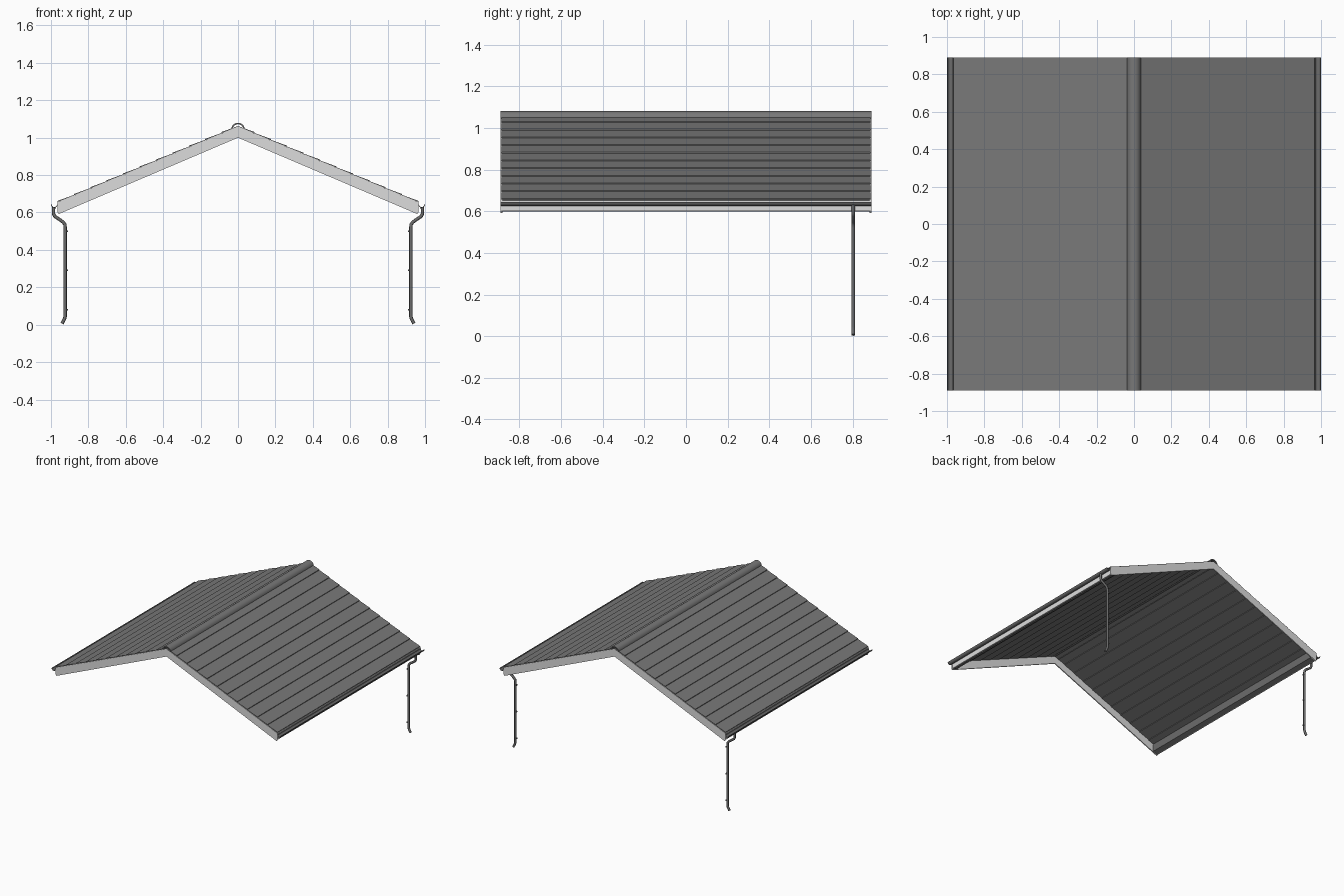
import bpy, bmesh, math

old = bpy.data.objects.get("Cube")
if old:
    bpy.data.objects.remove(old)


def material(name, value):
    mat = bpy.data.materials.new(name)
    colour = (value, value, value, 1)
    mat.diffuse_color = colour
    mat.use_nodes = True
    mat.node_tree.nodes["Principled BSDF"].inputs["Base Color"].default_value = colour
    return mat


ROOF = material("roof_grey", 0.19)
METAL = material("gutter_grey", 0.15)
TRIM = material("trim_light_grey", 0.72)


def extrude_y(name, profile, y0, y1, mat):
    """Extrude a closed x-z profile from y0 to y1."""
    bm = bmesh.new()
    face = bm.faces.new([bm.verts.new((x, y0, z)) for x, z in profile])
    result = bmesh.ops.extrude_face_region(bm, geom=[face])
    moved = [v for v in result["geom"] if isinstance(v, bmesh.types.BMVert)]
    bmesh.ops.translate(bm, verts=moved, vec=(0, y1 - y0, 0))
    bmesh.ops.recalc_face_normals(bm, faces=bm.faces)
    mesh = bpy.data.meshes.new(name)
    bm.to_mesh(mesh)
    bm.free()
    mesh.materials.append(mat)
    obj = bpy.data.objects.new(name, mesh)
    bpy.context.collection.objects.link(obj)
    return obj


def smooth(obj):
    bpy.ops.object.select_all(action="DESELECT")
    obj.select_set(True)
    bpy.context.view_layer.objects.active = obj
    bpy.ops.object.shade_smooth_by_angle(angle=math.radians(50))


def arc(cx, cz, r, a0, a1, n):
    return [(cx + r * math.cos(a0 + (a1 - a0) * i / n),
             cz + r * math.sin(a0 + (a1 - a0) * i / n)) for i in range(n + 1)]


def pipe(name, points, radius):
    """Round tube along a path of points."""
    curve = bpy.data.curves.new(name, "CURVE")
    curve.dimensions = "3D"
    curve.bevel_depth = radius
    curve.bevel_resolution = 2
    curve.use_fill_caps = True
    spline = curve.splines.new("POLY")
    spline.points.add(len(points) - 1)
    for p, co in zip(spline.points, points):
        p.co = (*co, 1)
    curve.materials.append(METAL)
    obj = bpy.data.objects.new(name, curve)
    bpy.context.collection.objects.link(obj)
    bpy.ops.object.select_all(action="DESELECT")
    obj.select_set(True)
    bpy.context.view_layer.objects.active = obj
    bpy.ops.object.convert(target="MESH")
    smooth(bpy.context.object)


HALF = 0.89
EAVE_X, EAVE_Z, SLOPE = 0.965, 0.655, 0.42
COURSES = 11
STEP = EAVE_X / COURSES


def roof_z(x):
    return EAVE_Z + (EAVE_X - x) * SLOPE


for s, side in ((1, "left"), (-1, "right")):
    def flip(points):
        return [(s * x, z) for x, z in points]

    # Lapped roof courses, each lifted at its lower edge
    top, under = [], []
    for i in range(COURSES):
        low, high = EAVE_X - i * STEP, EAVE_X - (i + 1) * STEP
        top += [(low, roof_z(low) + 0.007), (high, roof_z(high) + 0.002)]
        under += [(low, roof_z(low) + 0.001), (high, roof_z(high) - 0.004)]
    extrude_y(side + "_roof_slope", flip(top + under[::-1]), -HALF + 0.003, HALF - 0.003, ROOF)

    # Sloping barge boards on both gables
    board = [(0, 1.06), (EAVE_X, EAVE_Z), (EAVE_X, 0.602), (0.958, 0.592), (0, 1.0)]
    for y, end in ((-HALF, "front"), (HALF - 0.008, "back")):
        extrude_y(f"{side}_{end}_barge_board", flip(board), y, y + 0.008, TRIM)

    # Eave fascia with a dark lining behind it
    extrude_y(side + "_fascia", flip([(0.952, 0.6), (0.963, 0.6), (0.963, 0.652), (0.952, 0.652)]),
              -HALF + 0.008, HALF - 0.008, TRIM)
    extrude_y(side + "_eave_lining", flip([(0.92, 0.612), (0.953, 0.598), (0.953, 0.655), (0.92, 0.67)]),
              -HALF + 0.008, HALF - 0.008, METAL)

    # Open half-round gutter
    channel = arc(0.982, 0.643, 0.018, -math.pi, 0, 10) + arc(0.982, 0.643, 0.014, 0, -math.pi, 10)
    smooth(extrude_y(side + "_gutter", flip(channel), -HALF, HALF, METAL))

    # Downpipe with offset top and kicked-out foot
    path = [(0.986, 0.63), (0.986, 0.592), (0.98, 0.58), (0.935, 0.549), (0.926, 0.537),
            (0.924, 0.52), (0.924, 0.045), (0.927, 0.032), (0.941, 0.006)]
    pipe(side + "_downpipe", [(s * x, 0.803, z) for x, z in path], 0.009)

    # Wall brackets on the inner side of the downpipe
    for i, z in enumerate((0.08, 0.29, 0.5)):
        tab = [(0.908, z - 0.004), (0.924, z - 0.004), (0.924, z + 0.004), (0.908, z + 0.004)]
        extrude_y(f"{side}_pipe_bracket_{i + 1}", flip(tab), 0.798, 0.808, METAL)

# Hollow rounded ridge cap
cap = arc(0, 1.043, 0.037, 0, math.pi, 12) + arc(0, 1.043, 0.029, math.pi, 0, 12)
smooth(extrude_y("ridge_cap", cap, -HALF, HALF, ROOF))
